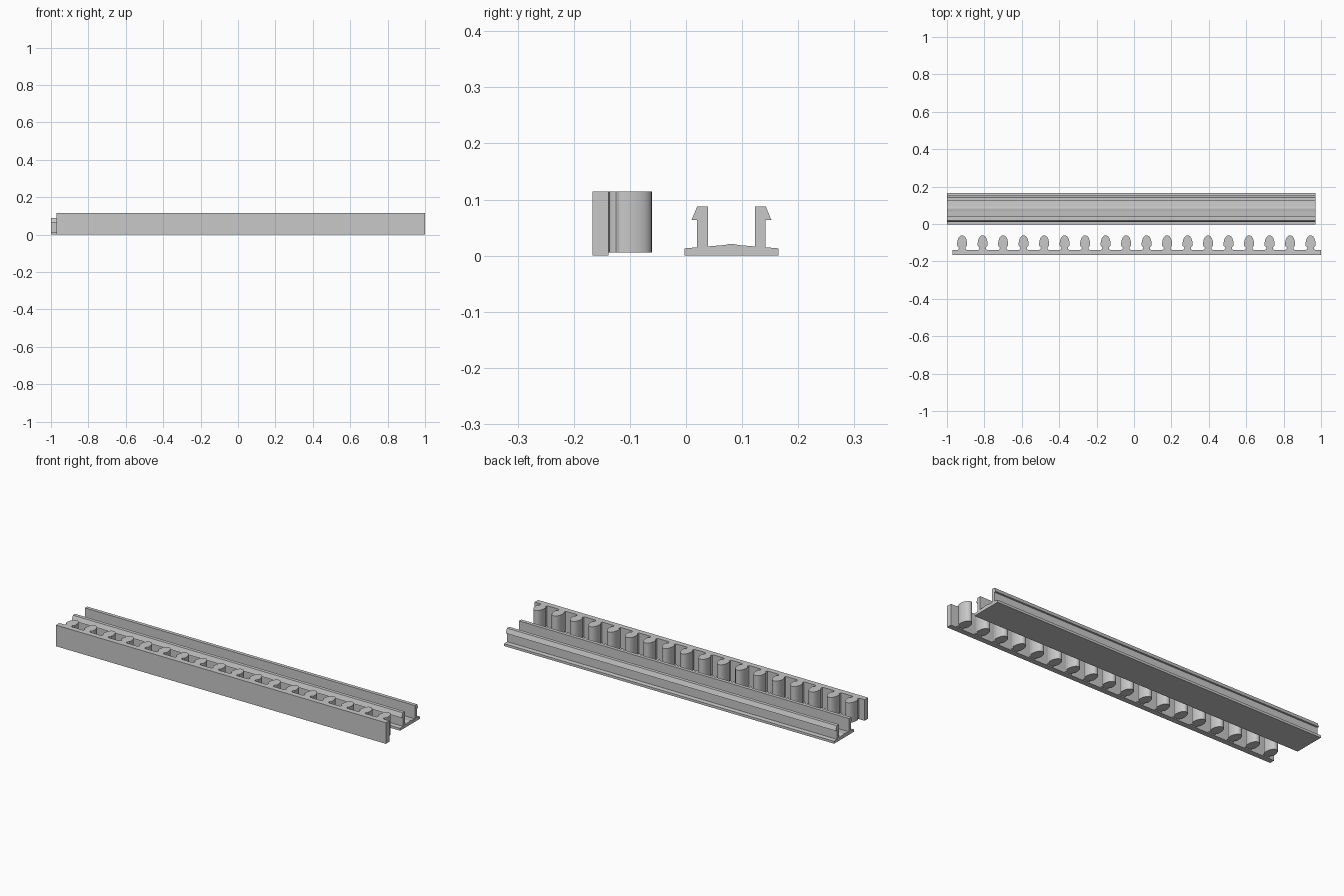
import bpy, bmesh, math

if "Cube" in bpy.data.objects:
    bpy.data.objects.remove(bpy.data.objects["Cube"])

grey = bpy.data.materials.new("light_grey")
grey.use_nodes = True
colour = (0.58, 0.58, 0.58, 1)
grey.diffuse_color = colour
grey.node_tree.nodes["Principled BSDF"].inputs["Base Color"].default_value = colour


def extrude(name, outline, shift):
    """Closed solid from an outline of 3D points pushed along shift."""
    bm = bmesh.new()
    face = bm.faces.new([bm.verts.new(p) for p in outline])
    cap = bmesh.ops.extrude_face_region(bm, geom=[face])
    moved = [v for v in cap["geom"] if isinstance(v, bmesh.types.BMVert)]
    bmesh.ops.translate(bm, verts=moved, vec=shift)
    bmesh.ops.recalc_face_normals(bm, faces=bm.faces)
    mesh = bpy.data.meshes.new(name)
    bm.to_mesh(mesh)
    bm.free()
    mesh.materials.append(grey)
    obj = bpy.data.objects.new(name, mesh)
    bpy.context.collection.objects.link(obj)
    return obj


def smooth(obj):
    bpy.ops.object.select_all(action='DESELECT')
    obj.select_set(True)
    bpy.context.view_layer.objects.active = obj
    bpy.ops.object.shade_smooth_by_angle(angle=math.radians(30))


# Channel rail: slightly crowned base with two barbed snap walls
mid, x0, length = 0.081, -1.0, 1.97
half = [(0.084, 0), (0.084, 0.013), (0.061, 0.015), (0.061, 0.064), (0.071, 0.064),
        (0.061, 0.088), (0.042, 0.088), (0.042, 0.0165), (0.012, 0.019), (0.004, 0.021)]
section = half + [(-y, z) for y, z in reversed(half)]
extrude("channel_rail", [(x0, mid + y, z) for y, z in section], (length, 0, 0))

# Toothed rack: tall back strip and one continuous comb of rounded teeth
rack_x0, rack_x1, height = -0.97, 1.0, 0.114
front, root, lift = -0.167, -0.138, 0.006
extrude("rack_strip", [(rack_x0, front, 0), (rack_x1, front, 0),
                       (rack_x1, root, 0), (rack_x0, root, 0)], (0, 0, height))

# Tooth plan: flared foot, narrow neck, bulging bullet-shaped head
side = [(0.024, root - 0.004), (0.024, root), (0.0195, -0.136), (0.0175, -0.131),
        (0.0175, -0.125), (0.0205, -0.121), (0.0245, -0.119), (0.0265, -0.115)]
shoulder, tip, radius = -0.108, -0.061, 0.0265
for i in range(1, 9):
    a = math.pi / 2 * i / 9
    side.append((radius * math.cos(a) ** 0.9, shoulder + (tip - shoulder) * math.sin(a)))
plan = side + [(0, tip)] + [(-x, y) for x, y in reversed(side)]

count, first, last = 18, -0.919, 0.944
for i in range(count):
    cx = first + (last - first) * i / (count - 1)
    tooth = extrude(f"rack_tooth_{i + 1}", [(cx + x, y, lift) for x, y in plan],
                    (0, 0, height - lift))
    smooth(tooth)
